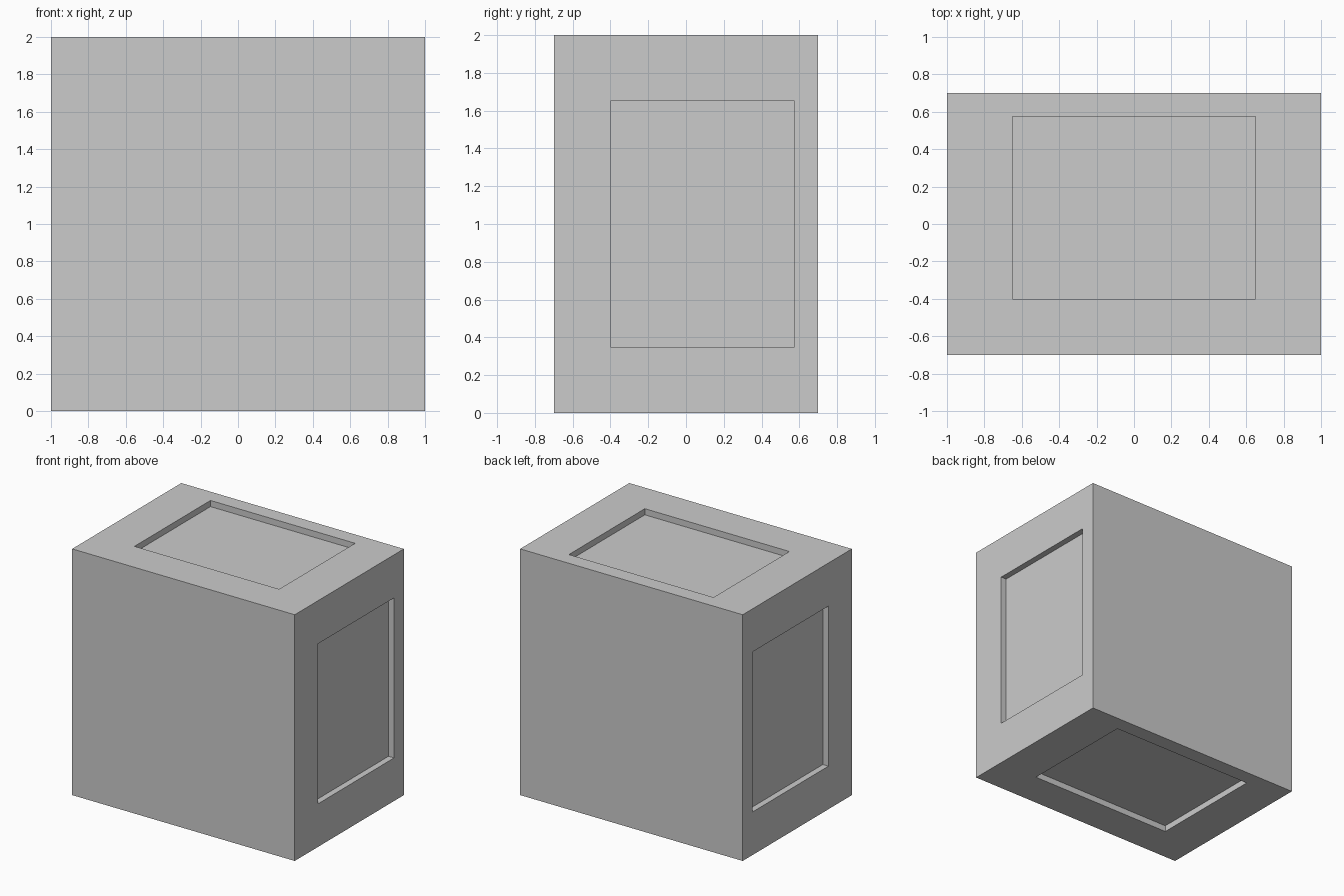
import bpy

if "Cube" in bpy.data.objects:
    bpy.data.objects.remove(bpy.data.objects["Cube"])


def box(name, lo, hi):
    bpy.ops.mesh.primitive_cube_add(size=1, location=[(a + b) / 2 for a, b in zip(lo, hi)])
    ob = bpy.context.object
    ob.name = name
    ob.scale = [b - a for a, b in zip(lo, hi)]
    bpy.ops.object.transform_apply(location=True, rotation=False, scale=True)
    return ob


DEPTH = 0.05
Y0, Y1 = -0.4, 0.575   # recess extent along y, shared by all four panels

# Solid cabinet block
body = box("cabinet_body", (-1, -0.7, 0), (1, 0.7, 2))

# Recessed panels: both sides, top and bottom
cutters = []
for s in (-1, 1):
    x = sorted((s * (1 - DEPTH), s * 1.2))
    cutters.append(box("side_recess_cutter", (x[0], Y0, 0.35), (x[1], Y1, 1.65)))
    z = sorted((1 + s * (1 - DEPTH), 1 + s * 1.2))
    cutters.append(box("end_recess_cutter", (-0.65, Y0, z[0]), (0.65, Y1, z[1])))

bpy.context.view_layer.objects.active = body
for c in cutters:
    m = body.modifiers.new("recess", 'BOOLEAN')
    m.operation = 'DIFFERENCE'
    m.solver = 'EXACT'
    m.object = c
    bpy.ops.object.modifier_apply(modifier=m.name)
    bpy.data.objects.remove(c)
